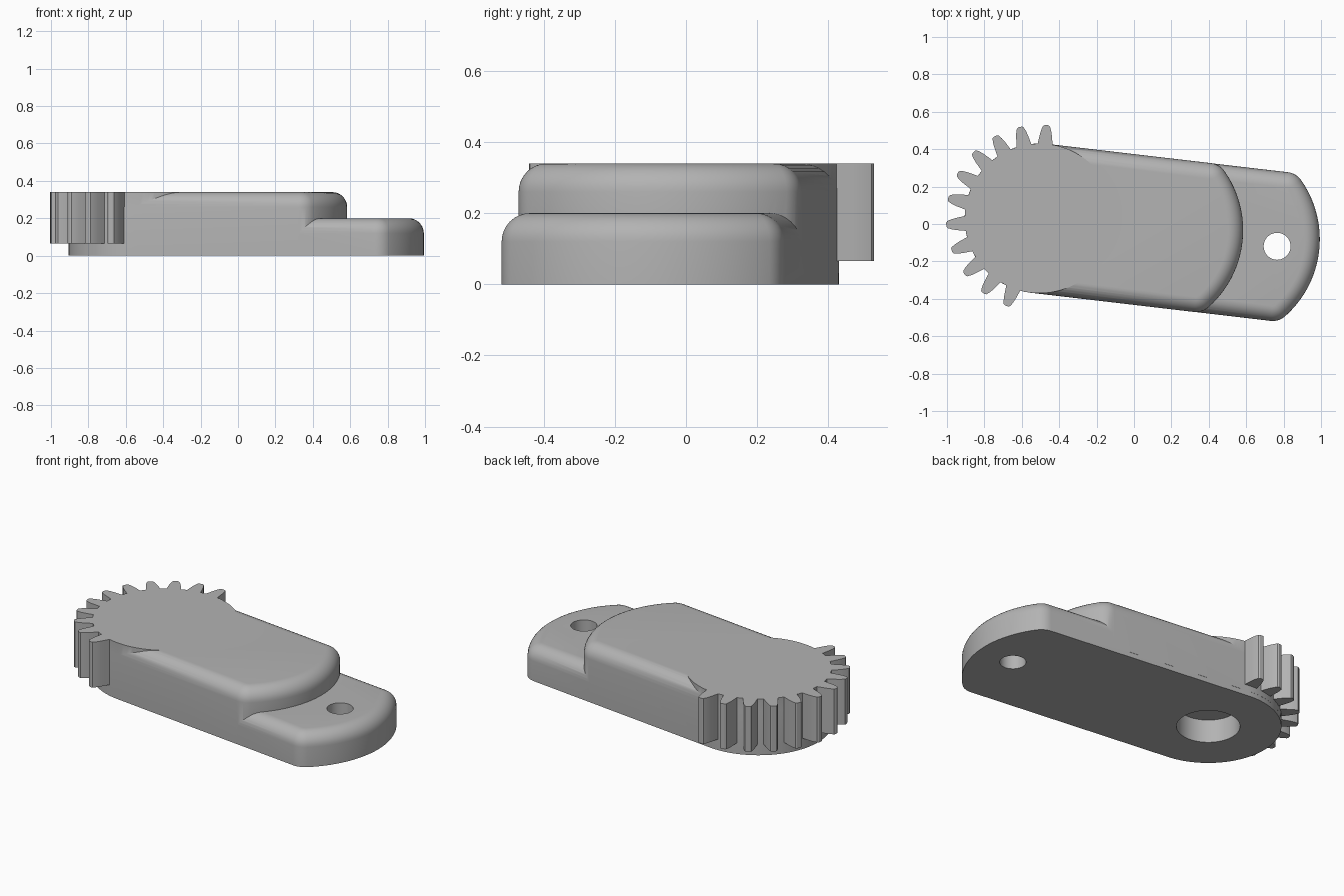
import bpy, bmesh
from math import sin, cos, pi, radians, sqrt, atan2
from mathutils import Matrix

cube = bpy.data.objects.get("Cube")
if cube:
    bpy.data.objects.remove(cube)

HALF = 0.4            # half width of the arm, also the gear root radius
CORNER, END_R = 0.1, 0.55
FILLET = 0.08
PLACE = Matrix.Translation((-0.505, 0.03, 0)) @ Matrix.Rotation(radians(-6.7), 4, 'Z')

grey = bpy.data.materials.new("light grey")
grey.use_nodes = True
colour = (0.45, 0.45, 0.45, 1)
grey.diffuse_color = colour
grey.node_tree.nodes["Principled BSDF"].inputs["Base Color"].default_value = colour


def arc(cx, cy, r, a0, a1, n):
    return [(cx + r * cos(a0 + (a1 - a0) * i / n), cy + r * sin(a0 + (a1 - a0) * i / n))
            for i in range(n + 1)]


def outline(end, inset):
    """Arm outline: round at the pivot, bowed end with rounded corners."""
    reach = sqrt((END_R - CORNER) ** 2 - (HALF - CORNER) ** 2)
    cx, cy = end - END_R + reach, HALF - CORNER
    a = atan2(cy, reach)
    r = CORNER - inset
    pts = arc(0, 0, HALF - inset, pi / 2, 3 * pi / 2, 48)
    pts += arc(cx, -cy, r, -pi / 2, -a, 8)
    pts += arc(end - END_R, 0, END_R - inset, -a, a, 24)[1:-1]
    pts += arc(cx, cy, r, a, pi / 2, 8)
    return pts


def loft(name, rings):
    """Solid from stacked rings given as (points, z)."""
    bm = bmesh.new()
    loops = [[bm.verts.new((x, y, z)) for x, y in pts] for pts, z in rings]
    n = len(loops[0])
    for low, high in zip(loops, loops[1:]):
        for i in range(n):
            j = (i + 1) % n
            bm.faces.new((low[i], low[j], high[j], high[i]))
    bm.faces.new(loops[0][::-1])
    bm.faces.new(loops[-1])
    bmesh.ops.recalc_face_normals(bm, faces=bm.faces)
    mesh = bpy.data.meshes.new(name)
    bm.to_mesh(mesh)
    bm.free()
    ob = bpy.data.objects.new(name, mesh)
    bpy.context.collection.objects.link(ob)
    ob.matrix_world = PLACE
    mesh.materials.append(grey)
    return ob


def filleted_arm(name, end, bottom, top, grow=0):
    rings = [(outline(end, -grow), bottom)]
    for i in range(9):
        t = pi / 2 * i / 8
        rings.append((outline(end, FILLET * (1 - cos(t)) - grow), top - FILLET * (1 - sin(t))))
    return loft(name, rings)


def cylinder(name, x, r, z0, z1):
    pts = arc(x, 0, r, 0, 2 * pi, 64)[:-1]
    return loft(name, [(pts, z0), (pts, z1)])


def gear_outline():
    """Root circle with eleven teeth on the side away from the arm."""
    pitch, first = 2 * pi / 22, radians(85.7 + 6.7)
    flank = [(HALF, 0.04), (0.425, 0.036), (0.45, 0.032), (0.475, 0.026), (0.495, 0.018), (0.5, 0.010)]
    profile = [(r, -w) for r, w in flank] + [(r, w) for r, w in reversed(flank)]
    pts = []
    for k in range(11):
        mid = first + k * pitch
        pts += [(r * cos(mid + w / r), r * sin(mid + w / r)) for r, w in profile]
    gap = 0.04 / HALF
    last = first + 10 * pitch
    return pts + arc(0, 0, HALF, last + gap, first - gap + 2 * pi, 64)[1:-1]


# Long lower arm, shorter raised arm, and the toothed sector
body = filleted_arm("geared_lever_arm", 1.505, 0, 0.2)
raised = filleted_arm("raised_arm", 1.092, 0.03, 0.34, 0.0004)
teeth = gear_outline()
gear = loft("gear_sector", [(teeth, 0.066), (teeth, 0.34)])

# Blind pivot socket underneath and the through pin hole
socket = cylinder("socket_cutter", 0, 0.174, -0.1, 0.14)
pin = cylinder("pin_hole_cutter", 1.279, 0.072, -0.1, 0.5)

bpy.context.view_layer.objects.active = body
for part, operation in ((raised, 'UNION'), (gear, 'UNION'), (socket, 'DIFFERENCE'), (pin, 'DIFFERENCE')):
    mod = body.modifiers.new(part.name, 'BOOLEAN')
    mod.operation, mod.object, mod.solver = operation, part, 'EXACT'
    bpy.ops.object.modifier_apply(modifier=mod.name)
    bpy.data.objects.remove(part)

bpy.ops.object.select_all(action='DESELECT')
body.select_set(True)
bpy.ops.object.shade_smooth_by_angle(angle=radians(30))
